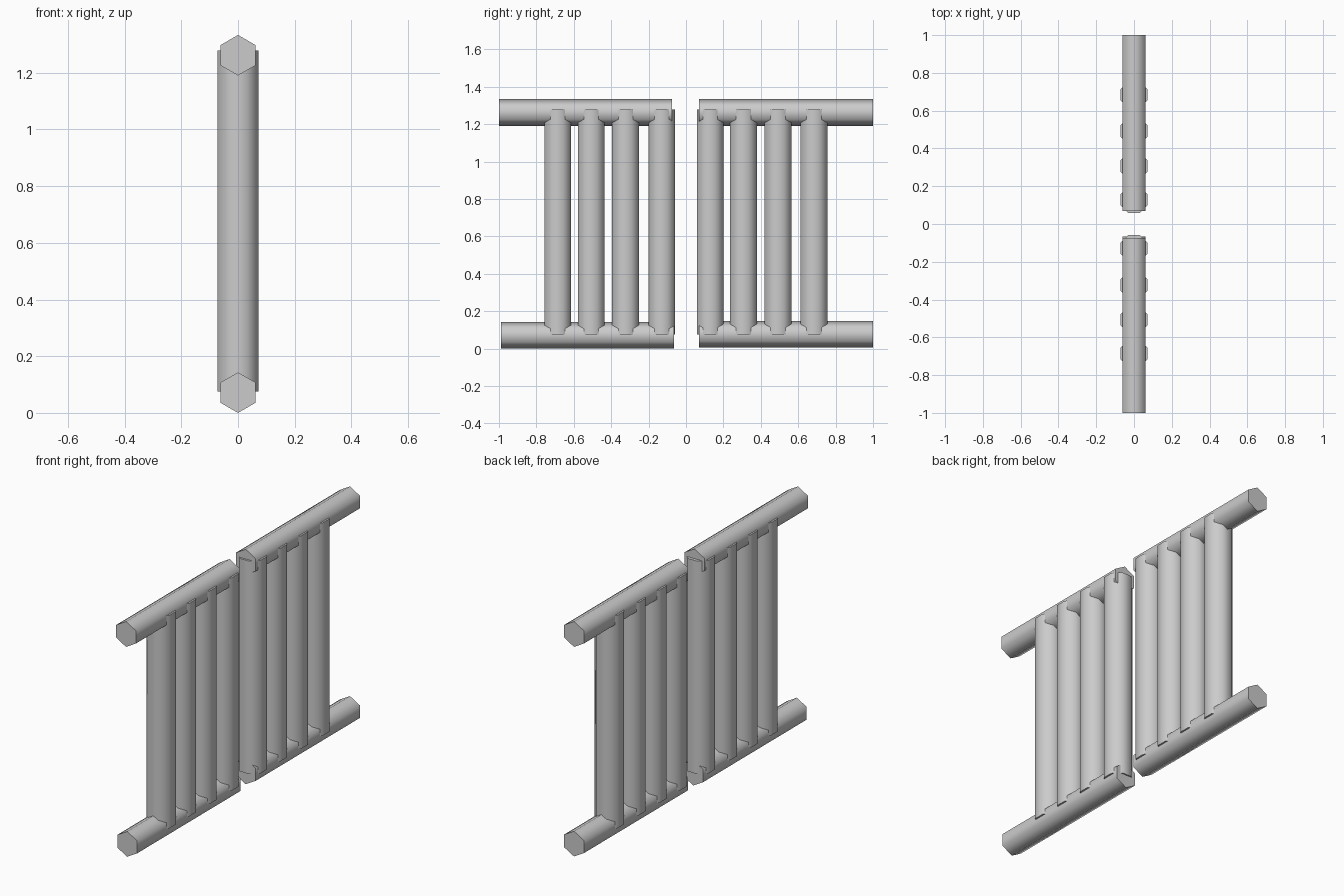
import bpy
import math

if "Cube" in bpy.data.objects:
    bpy.data.objects.remove(bpy.data.objects["Cube"])

RAIL_R = 0.0715                                  # hexagon, point up
BAR_R = 0.0715 / math.cos(math.pi / 8)           # octagon, flats on the axes
BAR_LOW, BAR_HIGH = 0.075, 1.279


def prism(name, sides, radius, length, location, rotation):
    bpy.ops.mesh.primitive_cylinder_add(vertices=sides, radius=radius, depth=length,
                                        location=location, rotation=rotation)
    obj = bpy.context.object
    obj.name = name
    bpy.ops.object.transform_apply(location=False, rotation=True, scale=True)
    bpy.ops.object.shade_smooth_by_angle(angle=math.radians(65))
    return obj


# Horizontal rails: name, start y, end y, centre height
rails = [
    ("left_bottom_rail", -0.99, -0.065, 0.0715),
    ("left_top_rail", -1.0, -0.075, 1.262),
    ("right_bottom_rail", 0.069, 1.0, 0.077),
    ("right_top_rail", 0.069, 1.0, 1.262),
]
for name, y0, y1, z in rails:
    prism(name, 6, RAIL_R, y1 - y0, (0, (y0 + y1) / 2, z), (math.pi / 2, 0, 0))

# Upright bars of each gate leaf
bars = {
    "left": (-0.686, -0.507, -0.323, -0.129),
    "right": (0.129, 0.307, 0.492, 0.684),
}
for side, positions in bars.items():
    for i, y in enumerate(positions, 1):
        prism(f"{side}_upright_bar_{i}", 8, BAR_R, BAR_HIGH - BAR_LOW,
              (0, y, (BAR_LOW + BAR_HIGH) / 2), (0, 0, math.pi / 8))
